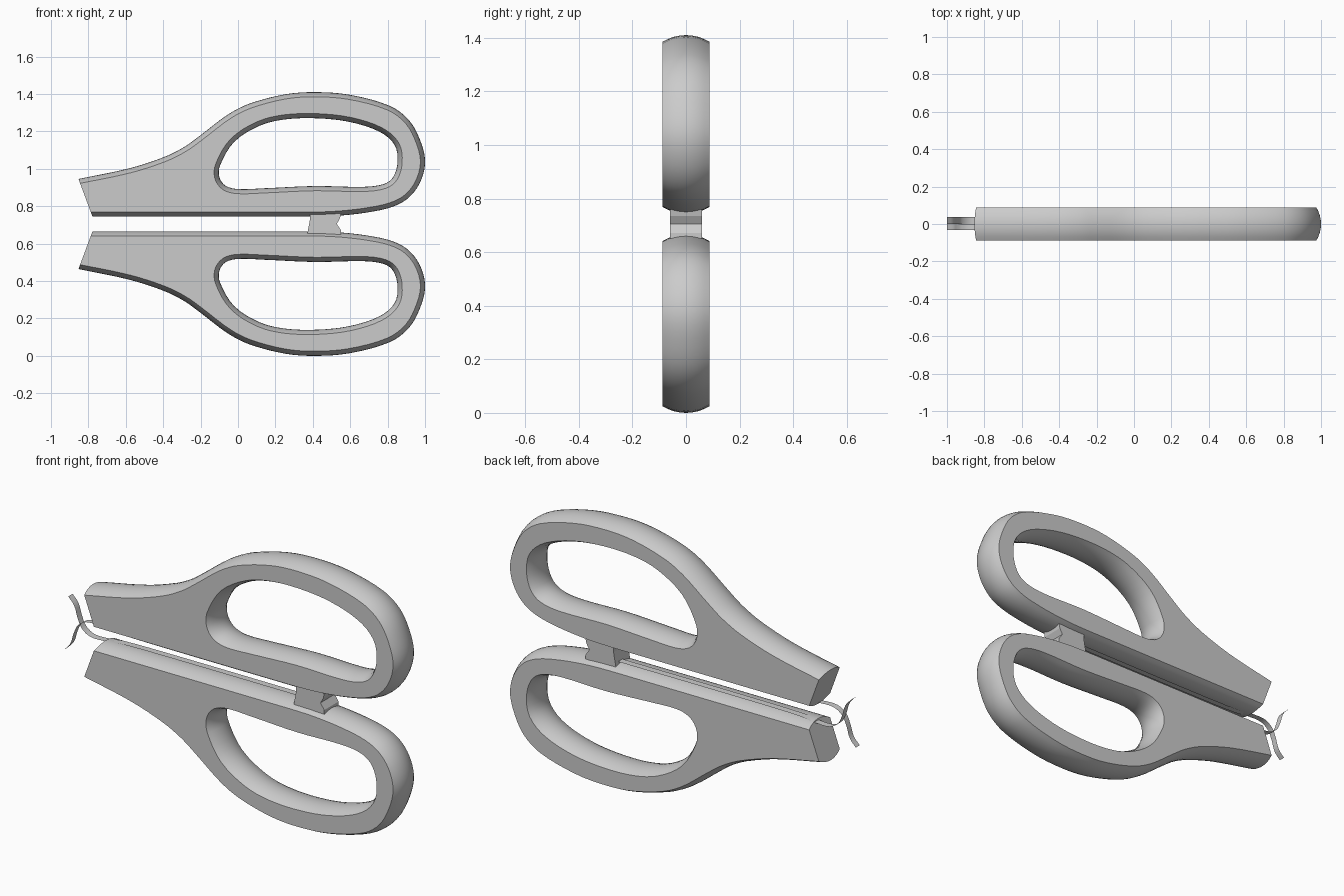
import bpy
import bmesh
import math
from mathutils import Vector

cube = bpy.data.objects.get("Cube")
if cube:
    bpy.data.objects.remove(cube, do_unlink=True)

MID = 0.705      # height of the mirror plane between both handles
HALF = 0.088     # half thickness of a handle
CROWN = 0.025    # bulge of the rounded rims
LAYERS = 8

OUTER = [(-.853, .946), (-.58, 1.003), (-.393, 1.064), (-.286, 1.118),
         (-.2, 1.18), (-.056, 1.289), (.06, 1.348), (.25, 1.398),
         (.41, 1.41), (.596, 1.396), (.81, 1.337), (.917, 1.257),
         (.981, 1.134), (1, 1.027), (.97, .92), (.906, .84), (.82, .795),
         (.7, .768), (.57, .752), (.45, .745), (.2, .744), (-.778, .744)]
HOLE = [(-.095, 1.02), (-.02, 1.144), (.115, 1.23), (.25, 1.264),
        (.425, 1.27), (.6, 1.25), (.757, 1.198), (.837, 1.128),
        (.853, 1.037), (.83, .957), (.783, .92), (.676, .904),
        (.41, .908), (.14, .896), (0, .892), (-.067, .91), (-.1, .957)]
RIBBON = [(-1, .84), (-.965, .8), (-.945, .74), (-.92, .69), (-.87, .66),
          (-.78, .66), (-.7, .67), (-.4, .674), (.4, .674)]
BLOCK = [(.385, .76), (.385, .73), (.37, .65), (.55, .65), (.55, .672),
         (.528, .705), (.545, .735), (.55, .76)]


def spline(points, closed, steps=4):
    """Smooth curve through the points."""
    pts = [Vector(p) for p in points]
    n = len(pts)
    pick = (lambda i: pts[i % n]) if closed else (lambda i: pts[max(0, min(i, n - 1))])
    out = []
    for i in range(n if closed else n - 1):
        a, b, c, d = (pick(i + k) for k in (-1, 0, 1, 2))
        for s in range(steps):
            t = s / steps
            # tangents scaled by chord length keep uneven spacing calm
            span = (c - b).length
            m0 = (c - a).normalized() * span
            m1 = (d - b).normalized() * span
            out.append(b * (2*t**3 - 3*t*t + 1) + m0 * (t**3 - 2*t*t + t)
                       + c * (3*t*t - 2*t**3) + m1 * (t**3 - t*t))
    if not closed:
        out.append(pts[-1])
    return out


def inset_directions(loop, closed):
    """Direction to the right of travel; open ends slide along the end cut."""
    n = len(loop)
    dirs = []
    for i in range(n):
        a = loop[i - 1] if closed or i > 0 else loop[i]
        b = loop[(i + 1) % n] if closed or i < n - 1 else loop[i]
        t = (b - a).normalized()
        dirs.append(Vector((t.y, -t.x)))
    if not closed:
        cut = (loop[-1] - loop[0]).normalized()
        for i, c in ((0, cut), (-1, -cut)):
            dirs[i] = c / c.dot(dirs[i])
    return dirs


def finish(name, bm, angle=30):
    bmesh.ops.recalc_face_normals(bm, faces=bm.faces)
    mesh = bpy.data.meshes.new(name)
    bm.to_mesh(mesh)
    bm.free()
    obj = bpy.data.objects.new(name, mesh)
    bpy.context.collection.objects.link(obj)
    bpy.ops.object.select_all(action='DESELECT')
    obj.select_set(True)
    bpy.context.view_layer.objects.active = obj
    bpy.ops.object.shade_smooth_by_angle(angle=math.radians(angle))
    return obj


def height(z, side):
    return MID + side * (z - MID)


def handle(name, side):
    """Finger loop with crowned rims; side flips it about the middle."""
    bm = bmesh.new()
    radius = (HALF**2 + CROWN**2) / (2 * CROWN)
    reach = math.asin(HALF / radius)
    caps = [[], []]
    for points, closed, sign in ((OUTER, False, 1), (HOLE, True, -1)):
        loop = spline(points, closed)
        dirs = inset_directions(loop, closed)
        rings = []
        for k in range(LAYERS + 1):
            ang = reach * (2 * k / LAYERS - 1)
            y, d = radius * math.sin(ang), radius * (1 - math.cos(ang)) * sign
            ring = []
            for p, n in zip(loop, dirs):
                q = p + n * d
                ring.append(bm.verts.new((q.x, y, height(q.y, side))))
            rings.append(ring)
        count = len(loop)
        for r0, r1 in zip(rings, rings[1:]):
            for i in range(count if closed else count - 1):
                j = (i + 1) % count
                bm.faces.new((r0[i], r0[j], r1[j], r1[i]))
        if not closed:
            # flat slanted end
            bm.faces.new([r[0] for r in rings] + [r[-1] for r in reversed(rings)])
        for cap, ring in zip(caps, (rings[0], rings[-1])):
            for i in range(count):
                pair = (ring[i], ring[(i + 1) % count])
                cap.append(bm.edges.get(pair) or bm.edges.new(pair))
    # front and back faces around the hole
    for cap in caps:
        bmesh.ops.triangle_fill(bm, edges=cap, use_beauty=True, use_dissolve=False)
    return finish(name, bm)


def ribbon(name, side, y0, y1):
    """Thin curled strip running along a handle's inner rim."""
    bm = bmesh.new()
    rows = [[bm.verts.new((p.x, y, height(p.y, side))) for y in (y0, y1)]
            for p in spline(RIBBON, False)]
    for a, b in zip(rows, rows[1:]):
        bm.faces.new((a[0], a[1], b[1], b[0]))
    return finish(name, bm, 60)


def spacer(name, depth):
    """Waisted block joining the two handles."""
    bm = bmesh.new()
    front, back = ([bm.verts.new((x, y, z)) for x, z in BLOCK] for y in (-depth, depth))
    bm.faces.new(front)
    bm.faces.new(back)
    for i in range(len(BLOCK)):
        bm.faces.new((front[i - 1], front[i], back[i], back[i - 1]))
    return finish(name, bm, 10)


handle("upper_handle", 1)
handle("lower_handle", -1)
ribbon("lower_ribbon", 1, 0, .037)
ribbon("upper_ribbon", -1, -.033, 0)
spacer("spacer_block", .06)
